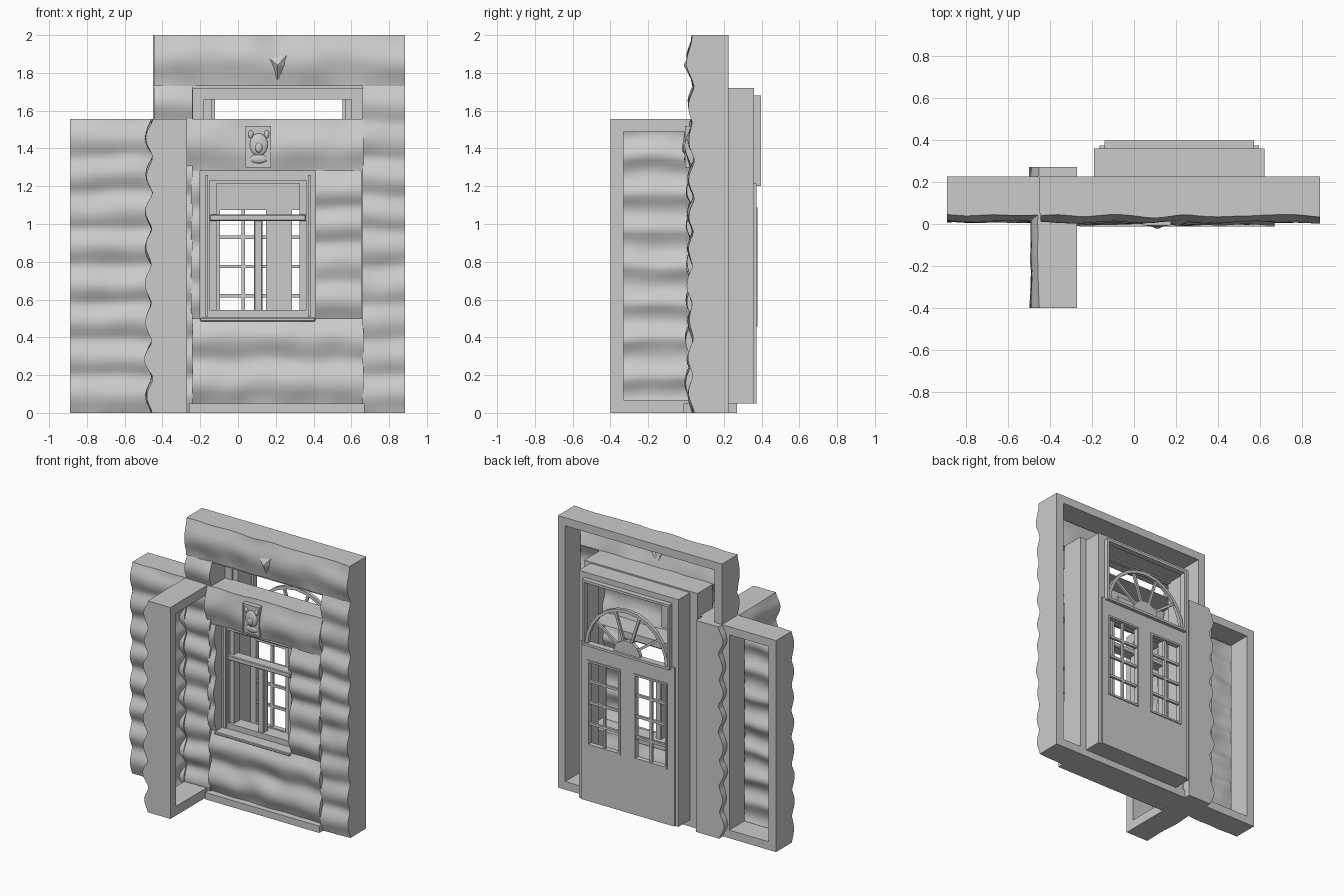
import bpy, bmesh, math
from mathutils import Vector, noise

if "Cube" in bpy.data.objects:
    bpy.data.objects.remove(bpy.data.objects["Cube"])


def front(u, d, v):
    return (u, d, v)


def side(u, d, v):          # panel turned to face -x
    return (d - 0.5, u, v)


def finish(name, bm, smooth=False):
    bmesh.ops.recalc_face_normals(bm, faces=bm.faces)
    me = bpy.data.meshes.new(name)
    bm.to_mesh(me)
    bm.free()
    ob = bpy.data.objects.new(name, me)
    bpy.context.collection.objects.link(ob)
    if smooth:
        bpy.ops.object.select_all(action='DESELECT')
        ob.select_set(True)
        bpy.context.view_layer.objects.active = ob
        bpy.ops.object.shade_smooth_by_angle(angle=math.radians(50))
    return ob


def box(name, x0, x1, y0, y1, z0, z1, bevel=0.0):
    bm = bmesh.new()
    bmesh.ops.create_cube(bm, size=1)
    for v in bm.verts:
        v.co = ((x0 + x1) / 2 + v.co.x * (x1 - x0),
                (y0 + y1) / 2 + v.co.y * (y1 - y0),
                (z0 + z1) / 2 + v.co.z * (z1 - z0))
    if bevel:
        bmesh.ops.bevel(bm, geom=bm.edges[:], offset=bevel, segments=1, affect='EDGES')
    return finish(name, bm)


def frame(name, u0, u1, v0, v1, d0, d1, b, place=front):
    """Rectangular ring with border b, from depth d0 to d1."""
    bm = bmesh.new()
    loops = []
    for d in (d0, d1):
        for k in (0, b):
            loops.append([bm.verts.new(place(u, d, v)) for u, v in
                          ((u0 + k, v0 + k), (u1 - k, v0 + k), (u1 - k, v1 - k), (u0 + k, v1 - k))])
    for a, c in ((0, 1), (1, 3), (3, 2), (2, 0)):
        for i in range(4):
            j = (i + 1) % 4
            bm.faces.new((loops[a][i], loops[a][j], loops[c][j], loops[c][i]))
    return finish(name, bm)


def logs(name, u0, u1, v0, v1, count, crest=0.005, root=0.045, back=0.05, place=front, phase=0.0):
    """Stack of weathered logs: a bulging sheet with edges turned back."""
    bm = bmesh.new()
    nu = max(3, round((u1 - u0) / 0.045))
    nv = count * 8
    grid = []
    for j in range(nv + 1):
        row = []
        for i in range(nu + 1):
            u = u0 + (u1 - u0) * i / nu
            v = v0 + (v1 - v0) * j / nv
            # joints wander a little so the stack looks hand-hewn
            t = j / 8 + phase + 0.1 * noise.noise(Vector((u * 4, v * 4, 7)))
            bulge = math.sin(math.pi * t) ** 2
            bulge = bulge ** 0.7
            lump = noise.noise(Vector((u * 6, v * 7, u0 + v0 * 3))) * 0.014
            d = min(back, root + (crest - root) * bulge + lump)
            row.append(bm.verts.new(place(u, d, v)))
        grid.append(row)
    for j in range(nv):
        for i in range(nu):
            bm.faces.new((grid[j][i], grid[j][i + 1], grid[j + 1][i + 1], grid[j + 1][i]))
    rim = [e for e in bm.edges if e.is_boundary]
    new = bmesh.ops.extrude_edge_only(bm, edges=rim)['geom']
    axis = 1 if place is front else 0
    for v in new:
        if isinstance(v, bmesh.types.BMVert):
            v.co[axis] = back if place is front else back - 0.5
    return finish(name, bm, True)


# Main wall: deep frame, top log and side columns
frame("main_wall_frame", -0.45, 0.885, 0, 2, 0.05, 0.225, 0.06)
logs("main_top_log", -0.445, 0.885, 1.73, 2.0, 1, 0.008, 0.04)
logs("main_left_column", -0.445, -0.24, 0, 1.73, 9, 0.01, 0.042)
logs("main_right_column", 0.66, 0.885, 0, 1.73, 9, 0.012, 0.038)

# Left wall and projecting wall
frame("left_wall_frame", -0.89, -0.45, 0, 1.555, 0.05, 0.225, 0.06)
logs("left_wall_logs", -0.89, -0.45, 0, 1.555, 8, 0.01, 0.042)
frame("projecting_wall_frame", -0.4, 0.27, 0, 1.555, 0.05, 0.23, 0.068, side)
logs("projecting_wall_logs", -0.4, 0.27, 0, 1.555, 8, 0.01, 0.046, place=side)

# Window wall made of logs around the opening
W = 0.2
logs("lintel_log", -0.27, 0.665, 1.28, 1.555, 1, -0.003, 0.03, W)
logs("window_left_logs", -0.25, -0.2, 0.5, 1.28, 4, 0.01, 0.032, W)
logs("window_right_logs", 0.41, 0.655, 0.5, 1.28, 4, 0.003, 0.035, W)
logs("lower_logs", -0.24, 0.665, 0.05, 0.5, 2, -0.003, 0.035, W)
box("base_board", -0.26, 0.67, -0.012, 0.2, 0, 0.05)
box("window_sill", -0.2, 0.41, 0.01, 0.2, 0.485, 0.505, 0.004)

# Window sash
frame("window_outer_frame", -0.2, 0.41, 0.495, 1.28, 0.1, 0.2, 0.05)
frame("window_sash", -0.15, 0.36, 0.51, 1.25, 0.12, 0.18, 0.035)
box("window_transom", -0.15, 0.36, 0.09, 0.17, 1.015, 1.05, 0.005)
box("window_mullion", 0.085, 0.13, 0.11, 0.17, 0.53, 1.02, 0.005)
for s in (-0.168, 0.378):
    box("window_jamb_bead", s - 0.008, s + 0.008, 0.085, 0.11, 0.51, 1.26)


def ball(name, loc, size, sub=3):
    bm = bmesh.new()
    bmesh.ops.create_icosphere(bm, subdivisions=sub, radius=1)
    for v in bm.verts:
        v.co = [c + s * p for c, s, p in zip(loc, size, v.co)]
    return finish(name, bm, True)


# Carved relief on the lintel and knot on the top log
frame("relief_border", 0.04, 0.175, 1.3, 1.52, -0.006, 0.04, 0.01)
box("relief_plaque", 0.045, 0.17, -0.001, 0.04, 1.305, 1.515)
ball("relief_head", (0.11, 0.0, 1.42), (0.048, 0.016, 0.06))
ball("relief_muzzle", (0.11, -0.012, 1.405), (0.02, 0.01, 0.028), 2)
ball("relief_collar", (0.11, 0.0, 1.345), (0.048, 0.01, 0.025), 2)
for s in (-1, 1):
    ball("relief_ear", (0.11 + s * 0.042, 0.0, 1.475), (0.014, 0.01, 0.022), 2)
bm = bmesh.new()
for c in ((0.14, 1.9), (0.21, 1.76), (0.29, 1.93), (0.27, 1.84)):
    bm.verts.new((c[0], 0.03, c[1]))
bm.verts.new((0.21, -0.012, 1.84))
bm.verts.ensure_lookup_table()
for a, b in ((0, 1), (1, 3), (3, 2), (2, 0)):
    bm.faces.new((bm.verts[a], bm.verts[b], bm.verts[4]))
finish("log_knot", bm)

# Door casing behind the wall
frame("casing_flange", -0.25, 0.67, 0.03, 1.73, 0.05, 0.225, 0.012)
frame("casing_flange_back", -0.24, 0.66, 0.04, 1.72, 0.19, 0.225, 0.06)
frame("door_casing", -0.19, 0.62, 0.05, 1.72, 0.2, 0.36, 0.05)
frame("transom_frame", -0.14, 0.57, 1.2, 1.68, 0.355, 0.397, 0.018)

# Door leaf with two glazed openings
D0, D1 = 0.345, 0.372
box("door_bottom_panel", -0.165, 0.595, D0, D1, 0.05, 0.465)
box("door_top_rail", -0.165, 0.595, D0, D1, 1.08, 1.215)
for name, x0, x1 in (("left", -0.165, -0.1), ("middle", 0.155, 0.28), ("right", 0.535, 0.595)):
    box("door_" + name + "_stile", x0, x1, D0, D1, 0.465, 1.08)
for x0, x1 in ((-0.1, 0.155), (0.28, 0.535)):
    frame("pane_trim", x0 - 0.008, x1 + 0.008, 0.457, 1.088, 0.342, 0.379, 0.014)
    m = (x0 + x1) / 2
    box("pane_muntin_vertical", m - 0.009, m + 0.009, 0.352, 0.37, 0.465, 1.08)
    for z in (0.62, 0.775, 0.93):
        box("pane_muntin_horizontal", x0, x1, 0.352, 0.37, z - 0.009, z + 0.009)

# Fanlight: arch, hub and spokes
FX, FZ = 0.215, 1.205


def half_ring(name, r0, r1, y0, y1, n):
    bm = bmesh.new()
    rings = []
    for i in range(n + 1):
        a = math.pi * i / n
        rings.append([bm.verts.new((FX + r * math.cos(a), y, FZ + r * math.sin(a)))
                      for r, y in ((r0, y0), (r1, y0), (r1, y1), (r0, y1))])
    for p, q in zip(rings, rings[1:]):
        for k in range(4):
            bm.faces.new((p[k], p[(k + 1) % 4], q[(k + 1) % 4], q[k]))
    bm.faces.new(rings[0])
    bm.faces.new(rings[-1])
    return finish(name, bm)


half_ring("fan_arch", 0.315, 0.338, 0.36, 0.385, 12)
half_ring("fan_hub", 0.004, 0.11, 0.355, 0.38, 8)
for i in range(1, 5):
    spoke = box("fan_spoke", 0.1, 0.32, 0.362, 0.378, -0.009, 0.009)
    spoke.rotation_euler = (0, -math.pi * i / 5, 0)
    spoke.location = (FX, 0, FZ)
